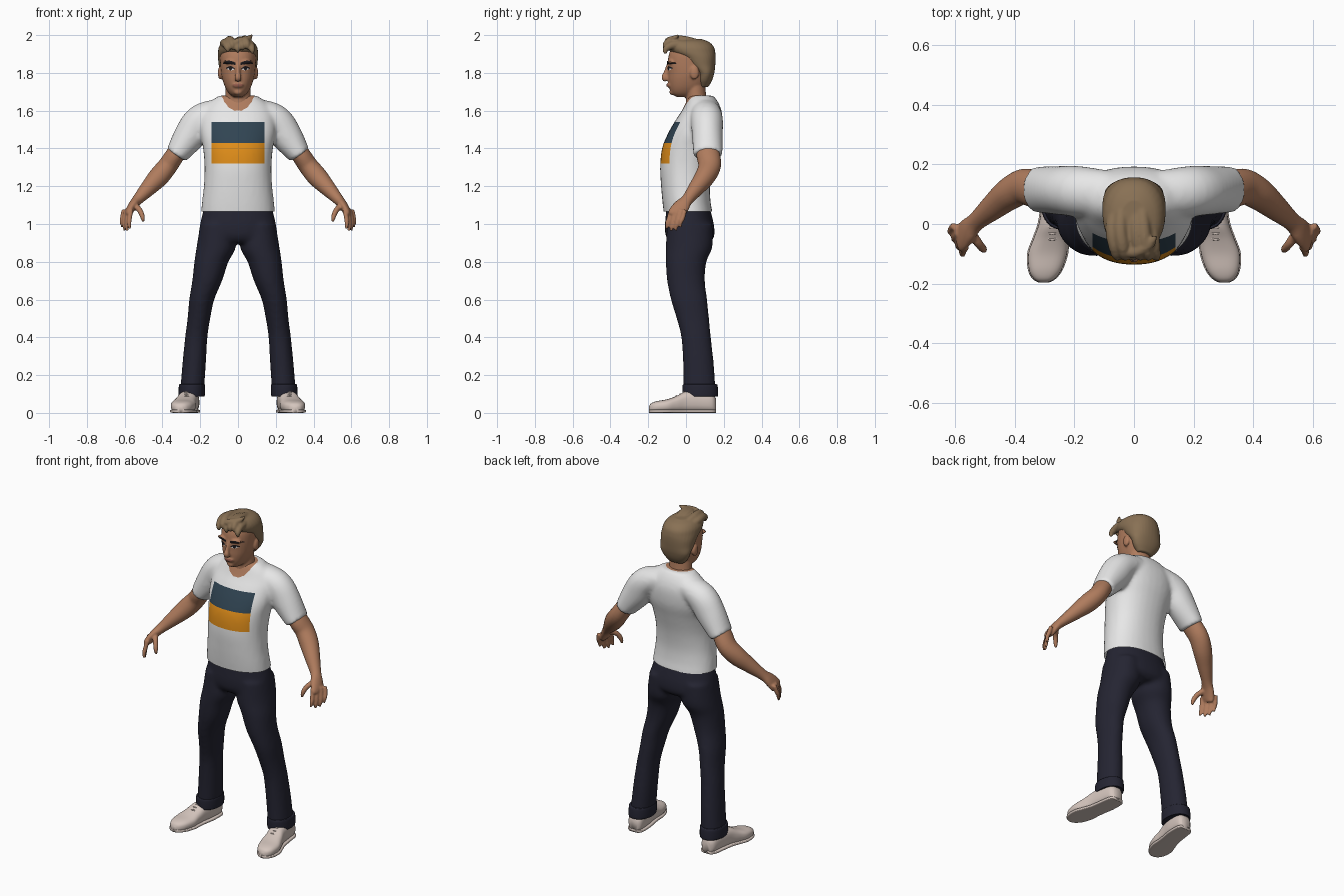
import bpy, bmesh, math
from mathutils import Vector
from mathutils.bvhtree import BVHTree

if "Cube" in bpy.data.objects:
    bpy.data.objects.remove(bpy.data.objects["Cube"])


def mat(name, r, g, b):
    m = bpy.data.materials.new(name)
    m.diffuse_color = (r, g, b, 1)
    m.use_nodes = True
    m.node_tree.nodes["Principled BSDF"].inputs["Base Color"].default_value = m.diffuse_color
    return m


SKIN = mat("skin", .43, .20, .11)
HAIR = mat("hair brown", .25, .165, .09)
WHITE = mat("shirt white", .80, .80, .80)
BLUE = mat("print blue", .03, .058, .085)
ORANGE = mat("print orange", .75, .27, .01)
NAVY = mat("trouser navy", .018, .018, .032)
CREAM = mat("shoe cream", .66, .56, .51)
DARK = mat("brow dark", .012, .010, .012)
LIP = mat("lip", .30, .11, .075)
X, Y, Z = Vector((1, 0, 0)), Vector((0, 1, 0)), Vector((0, 0, 1))


def spline(rows, k=5):
    """Catmull-Rom interpolation of rows of numbers."""
    out, n = [], len(rows)
    for i in range(n - 1):
        p = [rows[max(0, min(n - 1, i + j))] for j in (-1, 0, 1, 2)]
        for s in range(k):
            t = s / k
            out.append([.5 * (2 * b + (c - a) * t + (2 * a - 5 * b + 4 * c - d) * t * t
                              + (3 * b - a - 3 * c + d) * t ** 3) for a, b, c, d in zip(*p)])
    return out + [list(rows[-1])]


def skin_rings(bm, rings, side=1, n=32, e=2.0):
    """Closed loft over (centre, u, v, a, b) superellipse rings."""
    loops = []
    for c, u, v, a, b in rings:
        loop = []
        for i in range(n):
            t = 2 * math.pi * i / n
            cs, sn = math.cos(t), math.sin(t)
            p = (c + u * a * math.copysign(abs(cs) ** (2 / e), cs)
                 + v * b * math.copysign(abs(sn) ** (2 / e), sn))
            loop.append(bm.verts.new((p.x * side, p.y, p.z)))
        loops.append(loop)
    for l0, l1 in zip(loops, loops[1:]):
        for i in range(n):
            j = (i + 1) % n
            bm.faces.new((l0[i], l0[j], l1[j], l1[i]))
    bm.faces.new(loops[0])
    bm.faces.new(loops[-1])


def stack(bm, rows, side=1, e=2.2, cx=False):
    """Horizontal rings: (z, y_front, y_back, half_width[, centre_x])."""
    rings = []
    for r in spline(rows):
        c = Vector((r[4] if cx else 0, (r[1] + r[2]) / 2, r[0]))
        rings.append((c, X, Y, r[3], (r[2] - r[1]) / 2))
    skin_rings(bm, rings, side, e=e)


def tube(bm, rows, side=1, n=24):
    """Limb along a path: (x, y, z, radius across, radius along y)."""
    pts = spline(rows)
    cs = [Vector(p[:3]) for p in pts]
    rings = []
    for i, p in enumerate(pts):
        t = (cs[min(i + 1, len(cs) - 1)] - cs[max(i - 1, 0)]).normalized()
        ref = X if abs(t.y) > .9 else Y
        v = (ref - t * ref.dot(t)).normalized()
        rings.append((cs[i], t.cross(v), v, p[3], p[4]))
    skin_rings(bm, rings, side, n)


def ball(bm, c, s):
    g = bmesh.ops.create_uvsphere(bm, u_segments=20, v_segments=12, radius=1)
    for v in g["verts"]:
        v.co = Vector([a * b + d for a, b, d in zip(v.co, s, c)])


def finish(name, bm, mats, voxel=0, smooth=0):
    """Make the object, fuse its pieces and shade it smooth."""
    bmesh.ops.recalc_face_normals(bm, faces=bm.faces)
    me = bpy.data.meshes.new(name)
    bm.to_mesh(me)
    bm.free()
    ob = bpy.data.objects.new(name, me)
    bpy.context.collection.objects.link(ob)
    if voxel:
        m = ob.modifiers.new("fuse", "REMESH")
        m.mode, m.voxel_size = "VOXEL", voxel
        m = ob.modifiers.new("soften", "SMOOTH")
        m.factor, m.iterations = .5, smooth
        dg = bpy.context.evaluated_depsgraph_get()
        me = bpy.data.meshes.new_from_object(ob.evaluated_get(dg))
        ob.modifiers.clear()
        ob.data = me
    me.materials.clear()
    for m in mats:
        me.materials.append(m)
    me.shade_smooth()
    return ob


def cut(bm, co, no, test, clear=False):
    fs = [f for f in bm.faces if test(f.calc_center_median())]
    geom = list({v for f in fs for v in f.verts}) + list({e for f in fs for e in f.edges}) + fs
    bmesh.ops.bisect_plane(bm, geom=geom, plane_co=co, plane_no=no, clear_inner=clear)


# T-shirt: torso and sleeves fused
bm = bmesh.new()
stack(bm, [(1.01, -.112, .143, .197), (1.06, -.118, .14, .196), (1.12, -.125, .13, .19),
           (1.20, -.132, .127, .181), (1.30, -.137, .14, .177), (1.40, -.127, .165, .185),
           (1.48, -.095, .187, .20), (1.55, -.055, .193, .20), (1.60, -.022, .188, .185),
           (1.645, .0, .17, .15), (1.68, .015, .145, .10)])
for s in (1, -1):
    tube(bm, [(.09, .10, 1.60, .065, .08), (.19, .11, 1.555, .084, .085),
              (.25, .113, 1.475, .086, .082), (.327, .116, 1.365, .06, .077)], s, 32)
shirt = finish("shirt", bm, [WHITE, BLUE, ORANGE, SKIN], .011, 6)
bm = bmesh.new()
bm.from_mesh(shirt.data)
cut(bm, (0, 0, 1.065), Z, lambda c: c.z < 1.1, True)
# chest print edges
for z in (1.32, 1.43, 1.54):
    cut(bm, (0, 0, z), Z, lambda c: c.y < 0 and abs(c.x) < .17)
for x in (-.14, .14):
    cut(bm, (x, 0, 0), X, lambda c: c.y < 0 and 1.32 < c.z < 1.54)
# round neckline
planes = []
for i in range(16):
    a = math.pi * i / 8
    co = Vector((.086 * math.cos(a), .052 + .074 * math.sin(a), 0))
    no = Vector((math.cos(a) / .086, math.sin(a) / .074, 0)).normalized()
    planes.append((co, no))
    cut(bm, co, no, lambda c: c.z > 1.55 and abs(c.x) < .12)
for f in bm.faces:
    c = f.calc_center_median()
    if c.y < 0 and abs(c.x) < .14 and 1.32 < c.z < 1.54:
        f.material_index = 1 if c.z > 1.43 else 2
    elif c.z > 1.55 and all((c - co).dot(no) < 0 for co, no in planes):
        f.material_index = 3
bm.to_mesh(shirt.data)
bm.free()
shirt.data.shade_smooth()

# Trousers: hips and legs fused
bm = bmesh.new()
stack(bm, [(1.12, -.10, .115, .17), (1.04, -.108, .138, .192), (.98, -.112, .15, .204),
           (.93, -.105, .148, .205), (.90, -.08, .12, .17)])
LEG = [(1.0, -.10, .14, .09, .11), (.88, -.107, .14, .104, .115), (.80, -.107, .108, .09, .141),
       (.70, -.10, .10, .079, .163), (.60, -.08, .112, .066, .192), (.50, -.05, .122, .06, .207),
       (.40, -.025, .132, .059, .221), (.25, -.015, .148, .062, .233), (.10, -.012, .158, .063, .244)]
for s in (1, -1):
    stack(bm, LEG, s, 2.1, True)
finish("trousers", bm, [NAVY], .012, 5)
for s in (1, -1):
    bm = bmesh.new()
    stack(bm, [(.088, -.012, .163, .064, .245), (.092, -.018, .17, .069, .245),
               (.145, -.018, .167, .069, .244), (.152, -.01, .158, .063, .243)], s, 2.1, True)
    finish("trouser_cuff", bm, [NAVY])

# Shoes with soles and laces
SHOE = [(.158, .25, .028, .075), (.135, .252, .046, .10), (.06, .258, .052, .115),
        (0, .268, .052, .112), (-.05, .28, .058, .088), (-.10, .29, .065, .07),
        (-.155, .298, .054, .06), (-.185, .302, .034, .048), (-.197, .303, .012, .03)]
for s in (1, -1):
    bm = bmesh.new()
    for k, grow in ((1, 0), (0, .004)):
        rings = []
        for y, cx, hw, h in spline(SHOE):
            h = h if k else .018
            rings.append((Vector((cx, y, h / 2 + .002 * k)), X, Z, hw + grow, h / 2))
        skin_rings(bm, rings, s, 28, 2.6 if k else 5)
    for i in range(3):
        y, z = -.012 - .02 * i, .108 - .010 * i
        tube(bm, [(.24, y + .012, z - .016, .004, .004), (.274, y, z + .002, .004, .004),
                  (.31, y + .012, z - .016, .004, .004)], s, 8)
    finish("shoe", bm, [CREAM])

# Arms and hands
for s in (1, -1):
    bm = bmesh.new()
    tube(bm, [(.27, .112, 1.45, .045, .05), (.33, .117, 1.37, .05, .062), (.372, .125, 1.308, .052, .06),
              (.42, .10, 1.25, .054, .054), (.475, .055, 1.19, .043, .043), (.53, .008, 1.13, .029, .032),
              (.557, -.02, 1.098, .024, .042), (.578, -.045, 1.062, .02, .047),
              (.584, -.053, 1.042, .013, .042)], s)
    for k in range(4):
        x, y, drop = .568 + .013 * k, -.09 + .024 * k, (.012, .0, .004, .022)[k]
        tube(bm, [(x - .003, y + .012, 1.075, .012, .012), (x + .006, y, 1.03, .0125, .0125),
                  (x + .008, y - .009, .99 + drop, .0115, .0115),
                  (x + .005, y - .013, .962 + drop, .007, .007)], s, 12)
    tube(bm, [(.55, -.025, 1.10, .017, .017), (.522, -.065, 1.075, .015, .015),
              (.506, -.084, 1.04, .013, .013), (.502, -.088, 1.012, .007, .007)], s, 12)
    finish("arm", bm, [SKIN], .006, 2)

# Head with neck, nose, chin and ears
bm = bmesh.new()
stack(bm, [(1.672, -.05, .04, .022), (1.69, -.075, .07, .046), (1.72, -.088, .10, .066),
           (1.76, -.094, .12, .081), (1.80, -.095, .135, .09), (1.85, -.097, .14, .094),
           (1.90, -.09, .14, .094), (1.94, -.07, .125, .08), (1.97, -.03, .09, .05)])
tube(bm, [(0, .06, 1.56, .072, .06), (0, .058, 1.62, .074, .060), (0, .053, 1.68, .068, .054),
          (0, .045, 1.76, .066, .054)])
tube(bm, [(0, -.088, 1.85, .011, .012), (0, -.105, 1.80, .012, .014), (0, -.114, 1.775, .018, .016),
          (0, -.102, 1.76, .014, .012)])
ball(bm, (0, -.07, 1.699), (.024, .018, .017))
ball(bm, (0, -.088, 1.735), (.03, .014, .014))
for s in (1, -1):
    ball(bm, (s * .094, .045, 1.80), (.013, .024, .036))
    ball(bm, (s * .04, -.084, 1.858), (.04, .016, .011))
head = finish("head", bm, [SKIN], .006, 3)
tree = BVHTree.FromPolygons([v.co for v in head.data.vertices],
                            [tuple(p.vertices) for p in head.data.polygons])


def plate(name, rows, m, side=1, off=.003):
    """Thin patch laid on the face: (x, top z, bottom z) columns."""
    bm = bmesh.new()
    cols = []
    for x, a, b in spline(rows):
        col = []
        for i in range(4):
            z = a + (b - a) * i / 3
            hit = tree.ray_cast(Vector((x * side, -.5, z)), Y)[0]
            col.append(bm.verts.new((x * side, (hit.y if hit else -.05) - off, z)))
        cols.append(col)
    for c0, c1 in zip(cols, cols[1:]):
        for i in range(3):
            bm.faces.new((c0[i], c1[i], c1[i + 1], c0[i + 1]))
    finish(name, bm, [m])


# Facial features
for s in (1, -1):
    plate("eyebrow", [(.014, 1.854, 1.842), (.04, 1.864, 1.846), (.066, 1.862, 1.848), (.08, 1.849, 1.846)], DARK, s)
    plate("eye_white", [(.02, 1.820, 1.818), (.038, 1.829, 1.813), (.058, 1.823, 1.820)], WHITE, s)
    plate("eye_lash", [(.017, 1.823, 1.818), (.038, 1.836, 1.826), (.064, 1.828, 1.821)], DARK, s, .004)
    plate("iris", [(.031, 1.827, 1.819), (.039, 1.830, 1.813), (.047, 1.827, 1.819)], DARK, s, .005)
plate("lips", [(-.03, 1.737, 1.735), (-.012, 1.744, 1.727), (0, 1.742, 1.725),
               (.012, 1.744, 1.727), (.03, 1.737, 1.735)], LIP)

# Hair: cap, swept locks and a raised tip
bm = bmesh.new()
stack(bm, [(1.725, .07, .118, .05), (1.76, .06, .138, .08), (1.80, .055, .15, .097),
           (1.84, .01, .155, .102), (1.88, -.03, .157, .106), (1.91, -.08, .155, .106),
           (1.94, -.10, .146, .10), (1.965, -.09, .12, .08), (1.98, -.05, .08, .045)])
for i in range(6):
    x = -.072 + .026 * i
    lift = .012 * math.sin(i * 2.1) - abs(x) * .18
    tube(bm, [(x * .8, .08, 1.945 + lift, .022, .022), (x, -.01, 1.968 + lift, .024, .024),
              (x + .008, -.075, 1.967 + lift, .022, .022), (x + .016, -.108, 1.945 + lift, .016, .016),
              (x + .02, -.108, 1.922 + lift, .006, .006)], 1, 14)
tube(bm, [(-.06, -.09, 1.935, .015, .015), (.0, -.095, 1.965, .02, .02),
          (.05, -.07, 1.978, .018, .018), (.074, -.04, 2.0, .005, .005)], 1, 14)
finish("hair", bm, [HAIR], .006, 1)
